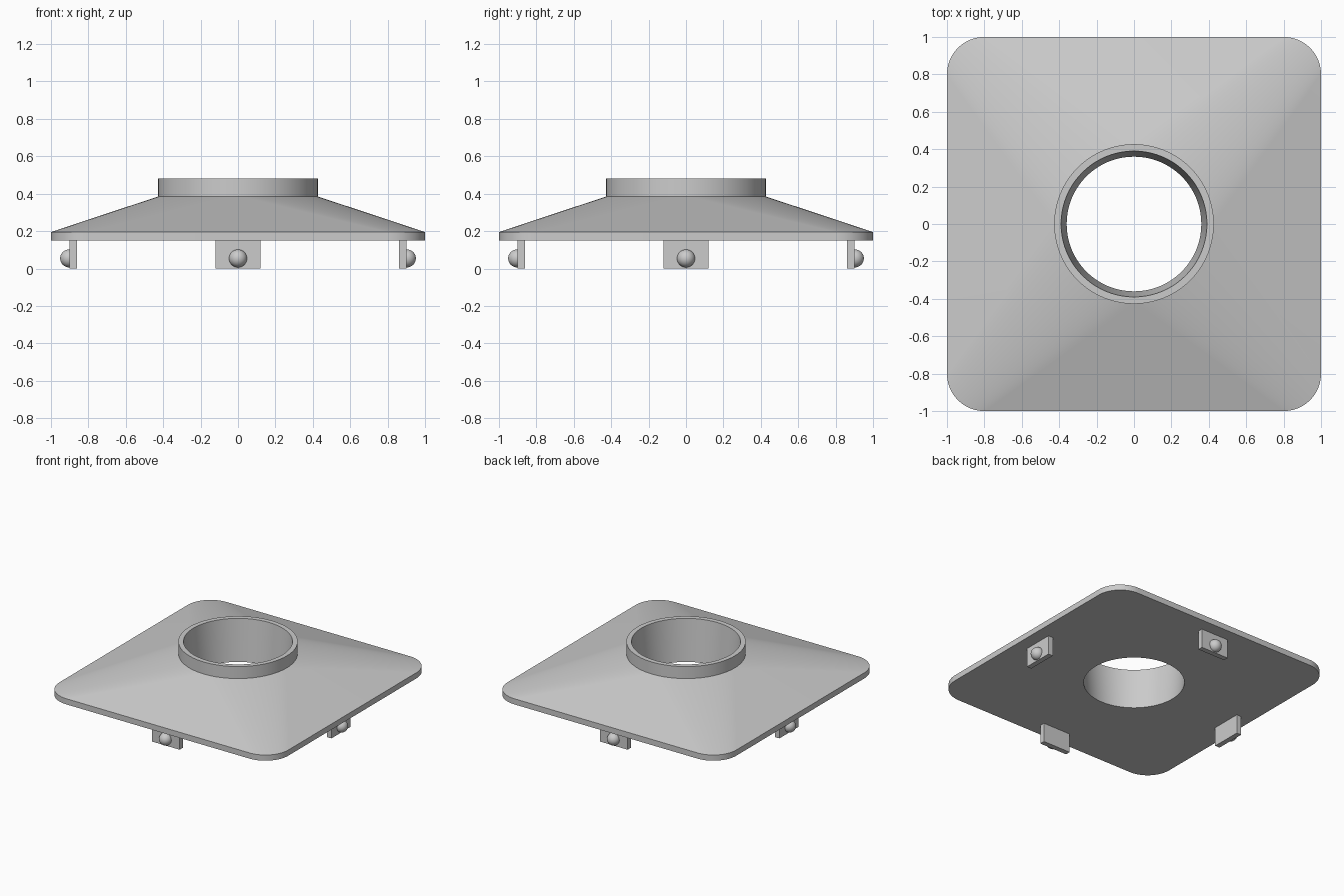
import bpy
import bmesh
import math
from mathutils import Matrix, Vector

if "Cube" in bpy.data.objects:
    bpy.data.objects.remove(bpy.data.objects["Cube"])

grey = bpy.data.materials.new("light grey")
grey.use_nodes = True
colour = (0.6, 0.6, 0.6, 1)
grey.diffuse_color = colour
grey.node_tree.nodes["Principled BSDF"].inputs["Base Color"].default_value = colour


def finish(name, bm):
    """Turn a bmesh into a shaded object with the grey material."""
    bmesh.ops.recalc_face_normals(bm, faces=bm.faces)
    mesh = bpy.data.meshes.new(name)
    bm.to_mesh(mesh)
    bm.free()
    mesh.materials.append(grey)
    obj = bpy.data.objects.new(name, mesh)
    bpy.context.collection.objects.link(obj)
    bpy.ops.object.select_all(action="DESELECT")
    obj.select_set(True)
    bpy.context.view_layer.objects.active = obj
    bpy.ops.object.shade_smooth_by_angle(angle=math.radians(30))
    return obj


def rounded_ring(bm, offset, radius, z, steps=20):
    """Four quarter arcs centred at (+-offset, +-offset); offset 0 is a circle."""
    ring = []
    for corner in range(4):
        mid = math.pi / 4 + corner * math.pi / 2
        cx = offset * math.sqrt(2) * math.cos(mid)
        cy = offset * math.sqrt(2) * math.sin(mid)
        for i in range(steps + 1):
            a = (corner + i / steps) * math.pi / 2
            ring.append(bm.verts.new((cx + radius * math.cos(a), cy + radius * math.sin(a), z)))
    return ring


# Square flange lofted to a round collar, with a tapered bore
bm = bmesh.new()
sections = [
    (0.8, 0.2, 0.15),     # flange bottom edge
    (0.8, 0.2, 0.195),    # flange top edge
    (0, 0.427, 0.385),    # collar foot
    (0, 0.427, 0.48),     # collar rim, outside
    (0, 0.39, 0.48),      # collar rim, inside
    (0, 0.36, 0.15),      # bore bottom
]
rings = [rounded_ring(bm, *s) for s in sections]
for r, lower in enumerate(rings):
    upper = rings[(r + 1) % len(rings)]
    for i in range(len(lower)):
        j = (i + 1) % len(lower)
        bm.faces.new((lower[i], lower[j], upper[j], upper[i]))
bmesh.ops.remove_doubles(bm, verts=bm.verts, dist=0.0001)
finish("flange_and_collar", bm)

# Clip tabs under each side, each with a round snap bump facing outward
for k, side in enumerate(("front", "left", "back", "right")):
    turn = Matrix.Rotation(k * math.pi / 2, 4, "Z")

    bm = bmesh.new()
    bmesh.ops.create_cube(bm, size=1)
    bmesh.ops.scale(bm, vec=Vector((0.24, 0.04, 0.15)), verts=bm.verts)
    bmesh.ops.translate(bm, vec=Vector((0, -0.88, 0.075)), verts=bm.verts)
    bmesh.ops.transform(bm, matrix=turn, verts=bm.verts)
    finish(side + "_tab", bm)

    bm = bmesh.new()
    bmesh.ops.create_uvsphere(bm, u_segments=32, v_segments=16, radius=0.048)
    # keep only the half outside the tab
    bmesh.ops.bisect_plane(bm, geom=bm.verts[:] + bm.edges[:] + bm.faces[:],
                           plane_co=(0, 0.01, 0), plane_no=(0, 1, 0), clear_outer=True)
    bmesh.ops.translate(bm, vec=Vector((0, -0.903, 0.054)), verts=bm.verts)
    bmesh.ops.transform(bm, matrix=turn, verts=bm.verts)
    finish(side + "_snap_bump", bm)
